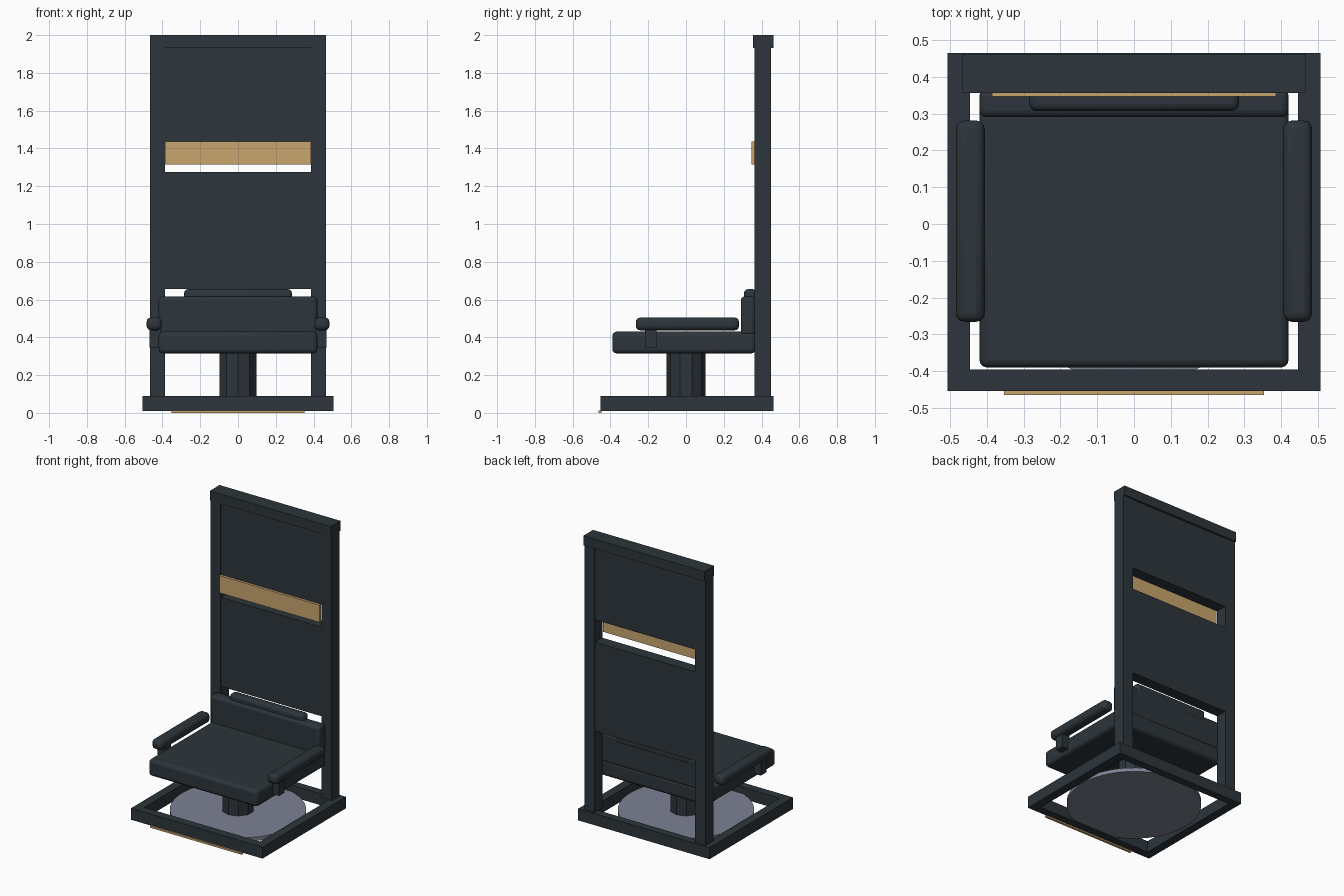
import bpy, math

if "Cube" in bpy.data.objects:
    bpy.data.objects.remove(bpy.data.objects["Cube"])


def material(name, rgb):
    m = bpy.data.materials.new(name)
    m.diffuse_color = (*rgb, 1)
    m.use_nodes = True
    m.node_tree.nodes["Principled BSDF"].inputs["Base Color"].default_value = m.diffuse_color
    return m


DARK = material("charcoal", (0.026, 0.036, 0.044))
WOOD = material("light wood", (0.578, 0.376, 0.156))
METAL = material("blue grey metal", (0.205, 0.223, 0.296))


def finish(ob, name, mat, bevel=0.0):
    ob.name = name
    ob.data.materials.append(mat)
    if bevel:
        b = ob.modifiers.new("rounded edges", 'BEVEL')
        b.width, b.segments = bevel, 3
        bpy.ops.object.shade_smooth_by_angle(angle=math.radians(35))
    return ob


def box(name, x, y, z, mat=DARK, bevel=0.0):
    """Box from (min, max) ranges."""
    r = (x, y, z)
    bpy.ops.mesh.primitive_cube_add(size=1, location=[(a + b) / 2 for a, b in r])
    ob = bpy.context.object
    ob.scale = [b - a for a, b in r]
    bpy.ops.object.transform_apply(location=False, rotation=False, scale=True)
    return finish(ob, name, mat, bevel)


def pair(name, x, y, z, bevel=0.0):
    """Right box and its left mirror."""
    box("right_" + name, x, y, z, DARK, bevel)
    box("left_" + name, (-x[1], -x[0]), y, z, DARK, bevel)


def cylinder(name, radius, z, sides, mat):
    bpy.ops.mesh.primitive_cylinder_add(vertices=sides, radius=radius, depth=z[1] - z[0],
                                        location=(0, 0, sum(z) / 2))
    return finish(bpy.context.object, name, mat)


# Floor frame
box("front_base_bar", (-0.506, 0.506), (-0.453, -0.395), (0.01, 0.09))
box("back_base_bar", (-0.506, 0.506), (0.41, 0.464), (0.01, 0.09))
pair("base_bar", (0.445, 0.506), (-0.395, 0.41), (0.01, 0.09))
box("floor_strip", (-0.353, 0.353), (-0.464, -0.448), (0.0, 0.013), WOOD)

# Tall back frame with two panels and a slat
pair("post", (0.387, 0.466), (0.363, 0.451), (0.09, 1.94))
box("top_beam", (-0.466, 0.466), (0.356, 0.462), (1.932, 2.0))
box("upper_panel", (-0.387, 0.387), (0.367, 0.447), (1.43, 1.932))
box("lower_panel", (-0.387, 0.387), (0.367, 0.447), (0.655, 1.275))
box("wood_slat", (-0.386, 0.386), (0.346, 0.363), (1.316, 1.436), WOOD)

# Pedestal and turning plate
disc = cylinder("floor_disc", 0.43, (0.018, 0.045), 48, METAL)
bpy.ops.object.shade_smooth_by_angle(angle=math.radians(35))
cylinder("pedestal", 0.103, (0.045, 0.33), 10, DARK)

# Cushions
box("seat", (-0.42, 0.42), (-0.39, 0.368), (0.315, 0.43), DARK, 0.022)
box("backrest", (-0.42, 0.42), (0.29, 0.368), (0.41, 0.616), DARK, 0.02)
box("back_bolster", (-0.285, 0.285), (0.307, 0.372), (0.57, 0.655), DARK, 0.02)

# Armrests and their brackets
pair("armrest", (0.405, 0.484), (-0.266, 0.281), (0.437, 0.505), 0.024)
pair("armrest_bracket", (0.408, 0.468), (-0.217, -0.155), (0.345, 0.45))
